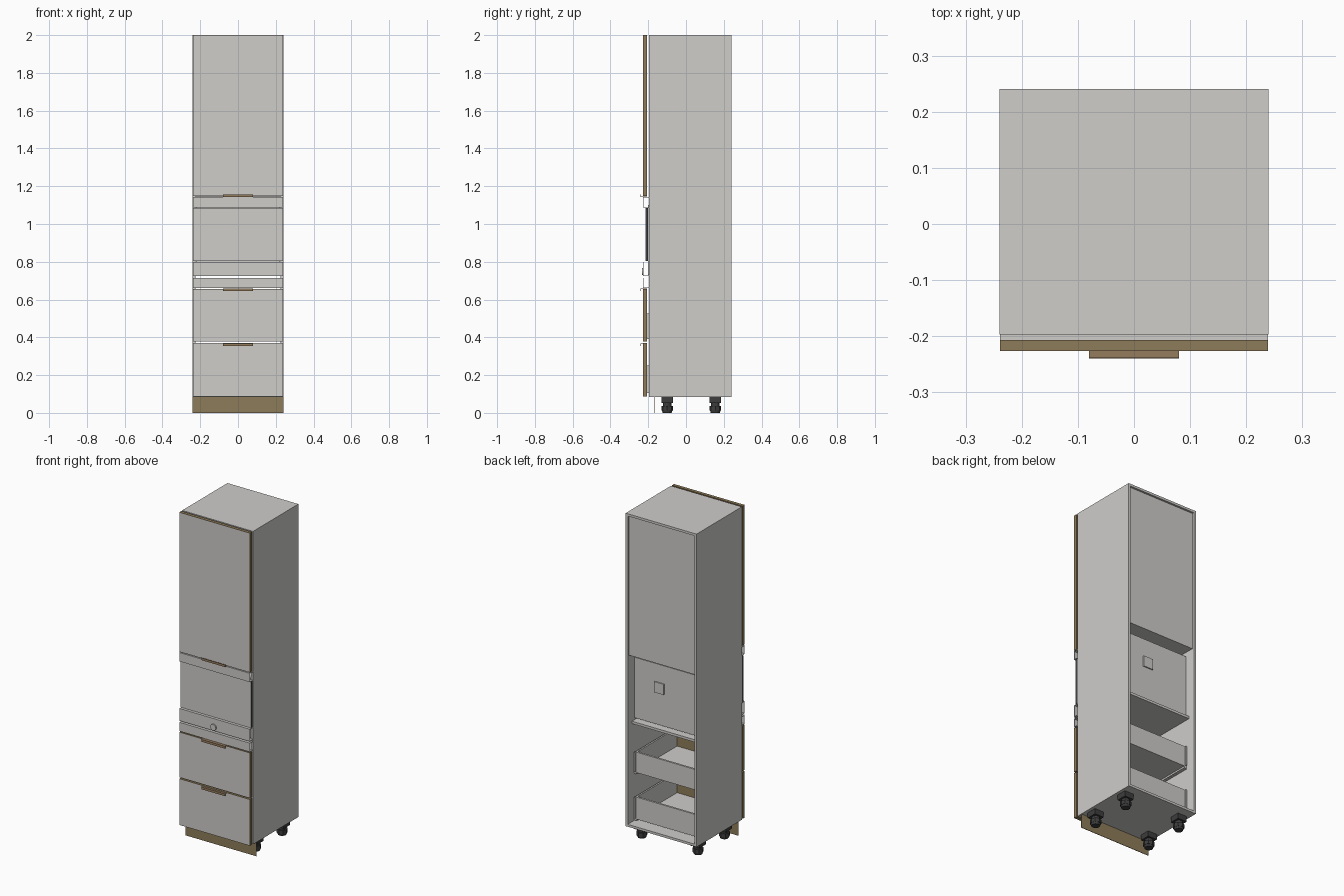
import bpy, bmesh, math
from mathutils import Matrix

if "Cube" in bpy.data.objects:
    bpy.data.objects.remove(bpy.data.objects["Cube"])


def material(name, rgb):
    m = bpy.data.materials.new(name)
    m.diffuse_color = (*rgb, 1)
    m.use_nodes = True
    m.node_tree.nodes["Principled BSDF"].inputs["Base Color"].default_value = m.diffuse_color
    return m


GREY = material("light_grey", (0.62, 0.61, 0.59))
OAK = material("oak_brown", (0.27, 0.20, 0.10))
BRONZE = material("handle_bronze", (0.30, 0.20, 0.11))
DARK = material("leg_black", (0.045, 0.047, 0.045))
GLASS = material("dark_glass", (0.05, 0.055, 0.065))


def finish(name, bm, *mats):
    bmesh.ops.recalc_face_normals(bm, faces=bm.faces)
    me = bpy.data.meshes.new(name)
    bm.to_mesh(me)
    bm.free()
    for m in mats:
        me.materials.append(m)
    ob = bpy.data.objects.new(name, me)
    bpy.context.collection.objects.link(ob)
    return ob


def add_box(bm, x0, x1, y0, y1, z0, z1):
    mat = Matrix.Translation(((x0 + x1) / 2, (y0 + y1) / 2, (z0 + z1) / 2)) \
        @ Matrix.Diagonal((x1 - x0, y1 - y0, z1 - z0, 1))
    bmesh.ops.create_cube(bm, size=1, matrix=mat)


def boxes(name, mat, *dims):
    bm = bmesh.new()
    for d in dims:
        add_box(bm, *d)
    return finish(name, bm, mat)


def add_cone(bm, x, y, z0, z1, r0, r1, seg=16):
    bmesh.ops.create_cone(bm, cap_ends=True, segments=seg, radius1=r0, radius2=r1, depth=z1 - z0,
                          matrix=Matrix.Translation((x, y, (z0 + z1) / 2)))


W, T = 0.24, 0.0144          # half width, panel thickness
FRONT, BACK = -0.197, 0.241  # carcass depth
IN = W - T

# Carcass
for side, s in (("left", -1), ("right", 1)):
    a, b = sorted((s * W, s * IN))
    boxes(side + "_side_panel", GREY, (a, b, FRONT, BACK, 0.085, 2))
boxes("top_panel", GREY, (-IN, IN, FRONT, BACK, 2 - T, 2))
boxes("bottom_panel", GREY, (-IN, IN, FRONT, BACK, 0.085, 0.085 + T))
boxes("oven_shelf", GREY, (-IN, IN, FRONT, 0.2, 0.70, 0.715))
boxes("cupboard_floor", GREY, (-IN, IN, FRONT, 0.225, 1.13, 1.145))
boxes("upper_back_panel", GREY, (-IN, IN, 0.225, 0.229, 1.13, 2 - T))
for i, z in enumerate((1.36, 1.575, 1.79)):
    boxes(f"cupboard_shelf_{i + 1}", GREY, (-IN, IN, FRONT, 0.224, z - 0.007, z + 0.007))


# Fronts: brown edged slabs with a grey face
def front(name, z0, z1):
    bm = bmesh.new()
    add_box(bm, -0.239, 0.239, -0.2265, -0.2065, z0, z1)
    bm.normal_update()
    face = min(bm.faces, key=lambda f: f.normal.y)
    bmesh.ops.inset_region(bm, faces=[face], thickness=0.0015)
    face.material_index = 1
    finish(name, bm, OAK, GREY)


def handle(name, z, lip):
    # thin angle profile hooked over the front edge, lip up (+1) or down (-1)
    z0, z1 = sorted((z, z + lip * 0.003))
    l0, l1 = sorted((z, z + lip * 0.014))
    boxes(name, BRONZE, (-0.08, 0.08, -0.238, -0.2065, z0, z1),
          (-0.08, 0.08, -0.240, -0.2375, l0, l1))


front("upper_door", 1.147, 2.0)
front("upper_drawer_front", 0.378, 0.655)
front("lower_drawer_front", 0.087, 0.370)
handle("upper_door_handle", 1.143, 1)
handle("upper_drawer_handle", 0.658, -1)
handle("lower_drawer_handle", 0.367, -1)


# Filler strips: open-ended folded sheets
def folded_strip(name, z0, z1):
    t = 0.002
    boxes(name, GREY, (-0.239, 0.239, -0.2265, -0.2245, z0, z1),
          (-0.239, 0.239, -0.2245, FRONT, z0, z0 + t),
          (-0.239, 0.239, -0.2245, FRONT, z1 - t, z1))


folded_strip("upper_filler", 1.088, 1.142)
folded_strip("lower_filler", 0.661, 0.715)

# Oven
boxes("oven_body", GREY, (-0.222, 0.222, -0.2, 0.18, 0.73, 1.10))
boxes("oven_connection_box", GREY, (0.02, 0.085, 0.18, 0.187, 0.925, 0.99))
boxes("oven_door_glass", GLASS, (-0.238, 0.238, -0.212, -0.2, 0.803, 1.084))
boxes("oven_door_face", GREY, (-0.238, 0.238, -0.2145, -0.212, 0.803, 1.084))
folded_strip("oven_control_panel", 0.725, 0.80)
bm = bmesh.new()
bmesh.ops.create_cone(bm, cap_ends=True, segments=32, radius1=0.019, radius2=0.019, depth=0.008,
                      matrix=Matrix.Translation((-0.006, -0.2295, 0.748))
                      @ Matrix.Rotation(math.pi / 2, 4, 'X'))
finish("oven_knob", bm, GREY)

# Drawer boxes with rear brackets
for name, z0, z1 in (("upper", 0.39, 0.525), ("lower", 0.105, 0.25)):
    boxes(name + "_drawer_box", GREY,
          (-0.205, 0.205, -0.2065, 0.185, z0 + 0.01, z0 + 0.023),
          (-0.205, 0.205, 0.173, 0.185, z0 + 0.01, z1),
          *[(min(s * 0.205, s * 0.215), max(s * 0.205, s * 0.215), -0.2065, 0.185, z0, z1)
            for s in (-1, 1)])
    boxes(name + "_drawer_brackets", GREY,
          *[(s * 0.213 - 0.005, s * 0.213 + 0.005, 0.185, 0.192, z0 + 0.015, z1) for s in (-1, 1)])
    boxes(name + "_drawer_runners", GREY,
          *[(s * 0.2205 - 0.0051, s * 0.2205 + 0.0051, -0.19, 0.18, z0, z0 + 0.03) for s in (-1, 1)])

# Plinth and feet
boxes("plinth", OAK, (-W, W, -0.166, -0.163, 0, 0.085))
for fx, sx in (("left", -0.19), ("right", 0.19)):
    for fy, y in (("front", -0.1), ("back", 0.155)):
        bm = bmesh.new()
        add_box(bm, sx - 0.031, sx + 0.031, y - 0.031, y + 0.031, 0.052, 0.085)
        add_cone(bm, sx, y, 0.034, 0.052, 0.022, 0.022)
        add_cone(bm, sx, y, 0.012, 0.036, 0.031, 0.031, 8)
        add_cone(bm, sx, y, 0.0, 0.014, 0.024, 0.028)
        finish(f"{fy}_{fx}_leg", bm, DARK)
